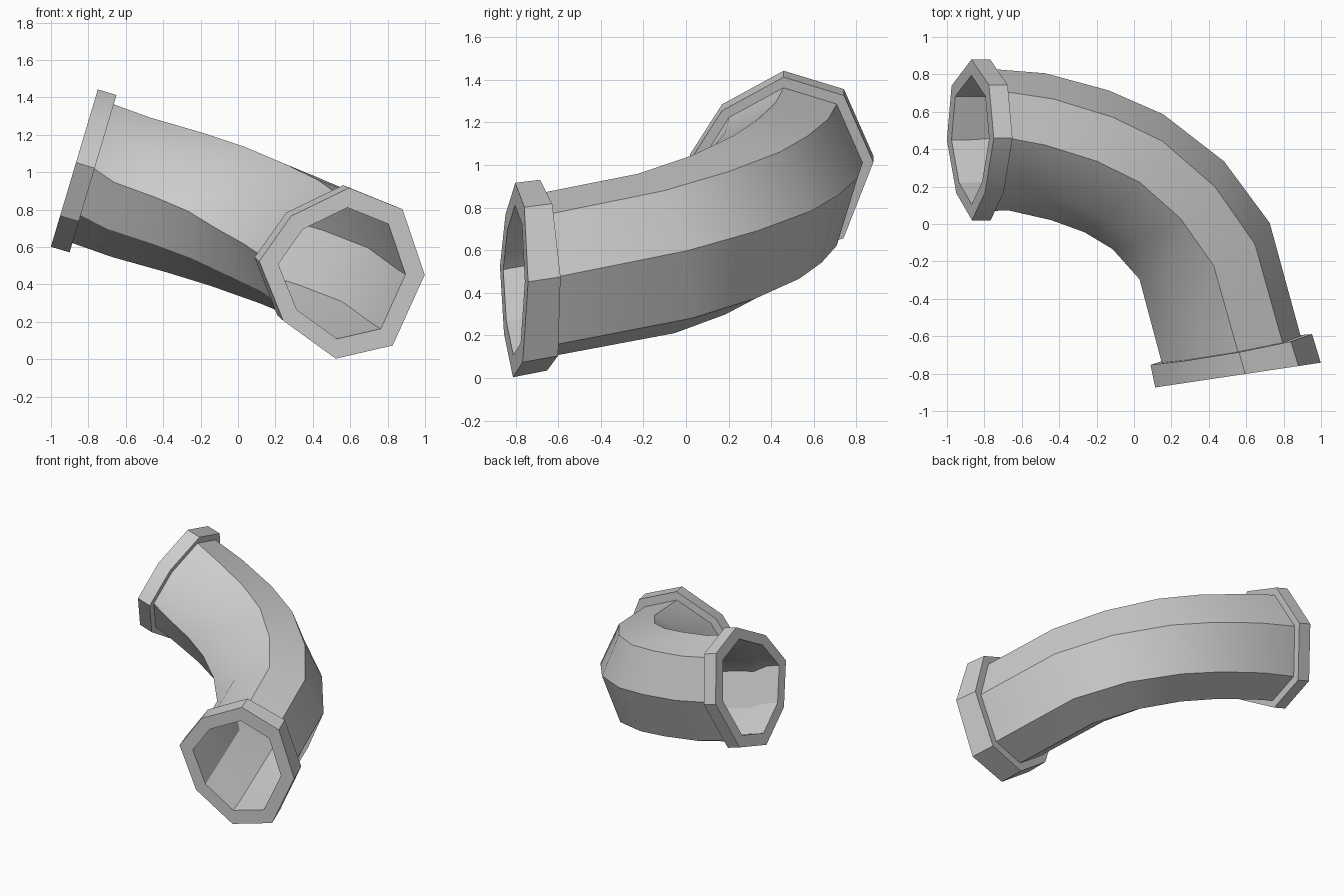
import bpy, bmesh
from math import sin, cos, radians
from mathutils import Vector

if "Cube" in bpy.data.objects:
    bpy.data.objects.remove(bpy.data.objects["Cube"])

R_IN, R_PIPE, R_COLLAR_A, R_COLLAR_B = 0.352, 0.387, 0.439, 0.458

# Unit cross-section: eight sides, flatter towards the inside of the bend
SECTION = [(0.98, 0.05), (0.665, 0.795), (0.02, 1.0), (-0.64, 0.625),
           (-0.98, 0.07), (-0.65, -0.60), (0.0, -1.0), (0.66, -0.80)]

# Path stations: centre x, y, z, heading, downward slope, twist (degrees)
STATIONS = [
    (-0.875, 0.45, 1.022, 0, 16.6, 0),        # upper mouth
    (-0.775, 0.45, 0.992, 0, 16.6, 0),        # back of upper collar
    (-0.575, 0.44, 0.920, -14.5, 15.5, 0),
    (-0.295, 0.37, 0.840, -24, 15.5, 0),
    (-0.06, 0.275, 0.765, -34, 15.5, 0),
    (0.18, 0.105, 0.672, -52, 15.5, 0),
    (0.375, -0.14, 0.585, -67, 14.5, -1),
    (0.518, -0.67, 0.483, -79.5, 3, -4),      # back of lower collar
    (0.554, -0.808, 0.460, -81.5, 0, -4),     # lower mouth
]


def ring(bm, station, radius):
    """Cross-section ring of vertices square to the path."""
    x, y, z, heading, slope, twist = station
    h, s, w = radians(heading), radians(slope), radians(twist)
    t = Vector((cos(h) * cos(s), sin(h) * cos(s), -sin(s)))
    side = Vector((-sin(h), cos(h), 0))
    up = t.cross(side)
    u = cos(w) * side + sin(w) * up
    v = cos(w) * up - sin(w) * side
    return [bm.verts.new(Vector((x, y, z)) + radius * (a * u + b * v)) for a, b in SECTION]


# Outside: upper collar, pipe, lower collar; then back through the bore
last = len(STATIONS) - 1
profile = [(0, R_COLLAR_A), (1, R_COLLAR_A)]
profile += [(i, R_PIPE) for i in range(1, last)]
profile += [(last - 1, 0.450), (last, R_COLLAR_B)]
profile += [(i, R_IN) for i in range(last, -1, -1)]

bm = bmesh.new()
rings = [ring(bm, STATIONS[i], r) for i, r in profile]
for a, b in zip(rings, rings[1:] + rings[:1]):
    for k in range(len(SECTION)):
        n = (k + 1) % len(SECTION)
        bm.faces.new((a[k], a[n], b[n], b[k]))
bmesh.ops.recalc_face_normals(bm, faces=bm.faces)

mesh = bpy.data.meshes.new("pipe_elbow")
bm.to_mesh(mesh)
bm.free()
pipe = bpy.data.objects.new("pipe_elbow", mesh)
bpy.context.collection.objects.link(pipe)

# Smooth along the bend, crisp between the wider-angled sides
bpy.context.view_layer.objects.active = pipe
pipe.select_set(True)
bpy.ops.object.shade_smooth_by_angle(angle=radians(32))
